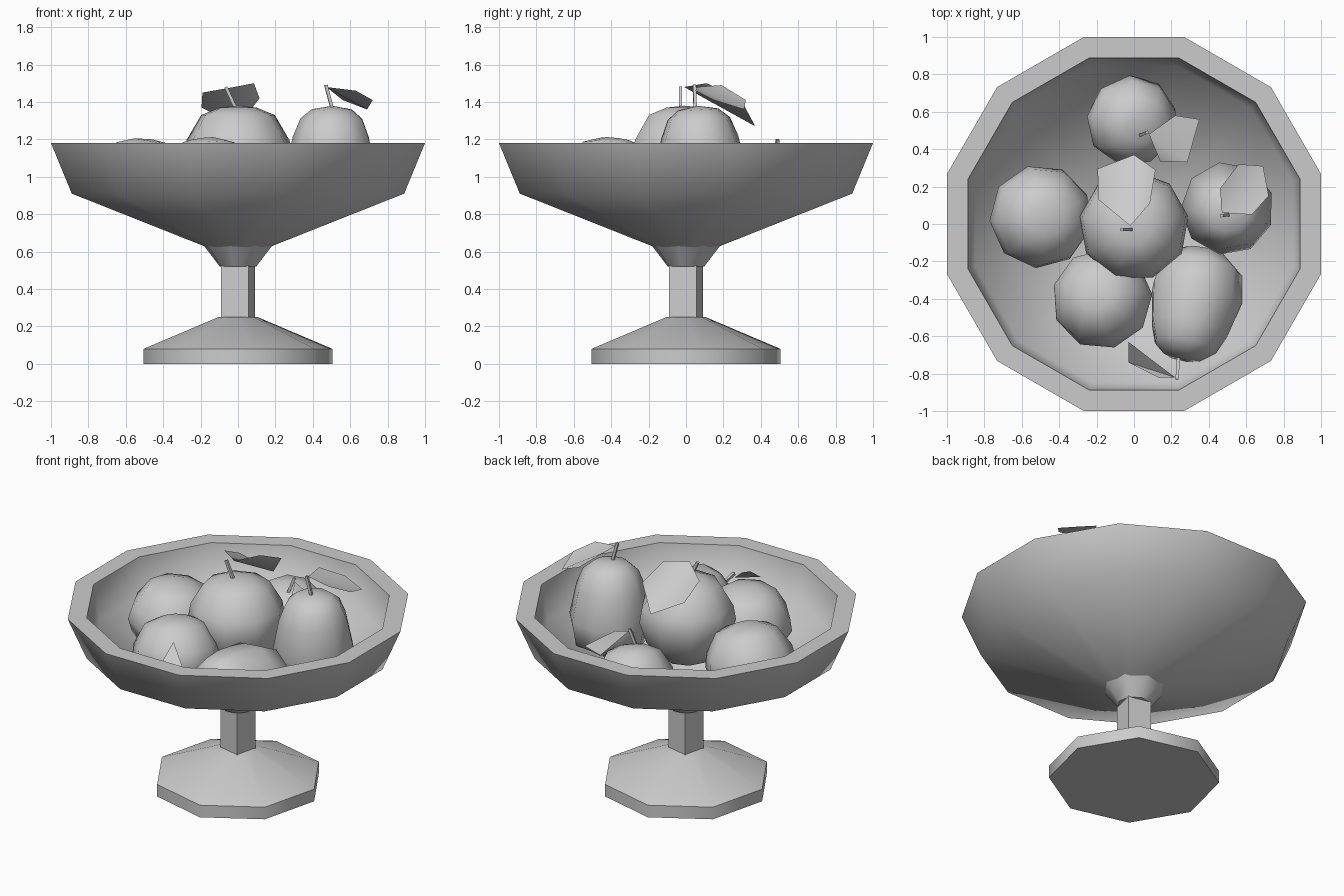
import bpy, bmesh, math
from mathutils import Vector, Matrix

cube = bpy.data.objects.get("Cube")
if cube:
    bpy.data.objects.remove(cube)

# One plain grey for everything
grey = bpy.data.materials.new("plain_grey")
grey.use_nodes = True
colour = (0.6, 0.6, 0.6, 1)
grey.diffuse_color = colour
grey.node_tree.nodes["Principled BSDF"].inputs["Base Color"].default_value = colour


def finish(name, bm, smooth):
    bmesh.ops.recalc_face_normals(bm, faces=bm.faces)
    mesh = bpy.data.meshes.new(name)
    bm.to_mesh(mesh)
    bm.free()
    mesh.materials.append(grey)
    obj = bpy.data.objects.new(name, mesh)
    bpy.context.collection.objects.link(obj)
    bpy.ops.object.select_all(action='DESELECT')
    obj.select_set(True)
    bpy.context.view_layer.objects.active = obj
    bpy.ops.object.shade_smooth_by_angle(angle=math.radians(smooth))


def spin(profile, sides, turn=0):
    """Spin (radius, height) points; zero radius makes a pole."""
    bm = bmesh.new()
    rings = []
    for r, z in profile:
        if r == 0:
            rings.append([bm.verts.new((0, 0, z))] * sides)
            continue
        angles = [math.radians(turn) + math.tau * i / sides for i in range(sides)]
        rings.append([bm.verts.new((r * math.cos(a), r * math.sin(a), z)) for a in angles])
    for low, high in zip(rings, rings[1:]):
        for i in range(sides):
            j = (i + 1) % sides
            bm.faces.new(list(dict.fromkeys((low[i], low[j], high[j], high[i]))))
    return bm


def fruit(name, profile, centre, size, tilt):
    """Tilted fruit whose underside settles on the sloping bowl floor."""
    bm = spin(profile, 9)
    turn = Matrix.Identity(4)
    for angle, axis in zip(tilt, "XYZ"):
        turn = Matrix.Rotation(math.radians(angle), 4, axis) @ turn
    bm.transform(Matrix.Translation(centre) @ turn @ Matrix.Scale(size, 4))
    for v in bm.verts:
        floor = .62 + .36 * math.hypot(v.co.x, v.co.y)
        v.co.z = max(v.co.z, floor)
    finish(name, bm, 60)


def leaf(name, points):
    """Leaf folded along a spine from the first point to the middle one."""
    bm = bmesh.new()
    v = [bm.verts.new(p) for p in points]
    half = len(v) // 2
    bm.faces.new(v[:half + 1])
    bm.faces.new(v[half:] + v[:1])
    finish(name, bm, 60)


def stem(name, start, end):
    start, end = Vector(start), Vector(end)
    axis = end - start
    bm = spin([(0, 0), (.012, 0), (.012, axis.length), (0, axis.length)], 4, 45)
    bm.transform(Matrix.Translation(start) @ axis.to_track_quat('Z', 'Y').to_matrix().to_4x4())
    finish(name, bm, 30)


# Pedestal and bowl
finish("foot", spin([(0, 0), (.51, 0), (.51, .08), (.105, .25), (0, .25)], 8, 8.4), 50)
finish("shaft", spin([(0, .22), (.106, .22), (.106, .54), (0, .54)], 4, 32), 50)
finish("flare", spin([(0, .52), (.1, .52), (.19, .635), (0, .635)], 8, 32), 50)
finish("bowl", spin([(0, .575), (.19, .63), (.92, .91), (1.035, 1.18),
                     (.92, 1.18), (.88, .95), (.19, .66), (0, .61)], 12, 15), 60)

# Fruit: round ones and tall ones
ROUND = [(0, -.28), (.15, -.25), (.25, -.14), (.295, 0), (.28, .09), (.2, .225), (.1, .265), (0, .275)]
TALL = [(0, -.30), (.12, -.29), (.22, -.21), (.25, -.06), (.21, .14), (.17, .24), (.11, .29), (0, .31)]
fruit("centre_fruit", ROUND, (0, -.01, 1.105), 1.0, (0, 0, 10))
fruit("left_round_fruit", ROUND, (-.5, .04, .945), .94, (5, 8, 25))
fruit("front_round_fruit", ROUND, (-.17, -.4, .955), .92, (-8, -8, 5))
fruit("back_fruit", ROUND, (-.015, .555, .9), .83, (15, 10, 15))
fruit("side_tall_fruit", TALL, (.5, .08, 1.07), 1.0, (3, 0, 20))
fruit("front_tall_fruit", TALL, (.32, -.43, .92), 1.0, (75, 0, -12))

# Stems
stem("centre_stem", (0, -.03, 1.34), (-.065, -.03, 1.48))
stem("side_stem", (.51, .05, 1.34), (.47, .045, 1.49))
stem("back_stem", (.02, .47, 1.06), (.07, .49, 1.2))
stem("front_stem", (.24, -.68, .98), (.23, -.83, 1.02))

# Leaves
leaf("centre_leaf", [(-.02, -.01, 1.48), (.085, .11, 1.5), (.115, .29, 1.42),
                     (0, .37, 1.27), (-.195, .295, 1.37), (-.19, .13, 1.45)])
leaf("side_leaf", [(.47, .06, 1.48), (.63, .05, 1.46), (.72, .15, 1.41),
                   (.69, .31, 1.36), (.56, .32, 1.41), (.46, .19, 1.49)])
leaf("back_leaf", [(.08, .48, 1.18), (.14, .335, 1.1), (.285, .33, 1.07),
                   (.35, .56, 1.04), (.22, .58, 1.02)])
leaf("front_leaf", [(.22, -.82, 1.0), (.13, -.82, 1.05), (-.03, -.74, 1.1),
                    (-.03, -.63, 1.18), (.1, -.73, 1.1)])

# Leaf tips poking through the underside of the bowl
for i, (x, y) in enumerate([(.66, .12), (.09, .66), (-.14, -.66), (-.55, -.4)]):
    out = Vector((x, y, 0)).normalized()
    side = Vector((-out.y, out.x, 0))
    mid = Vector((x, y, .835))
    up = Vector((0, 0, .03))
    leaf(f"leaf_tip_{i}", [mid - side * .13, mid + out * .05 + up - side * .03,
                           mid + out * .05 + up * .5 + side * .05, mid + side * .13])
